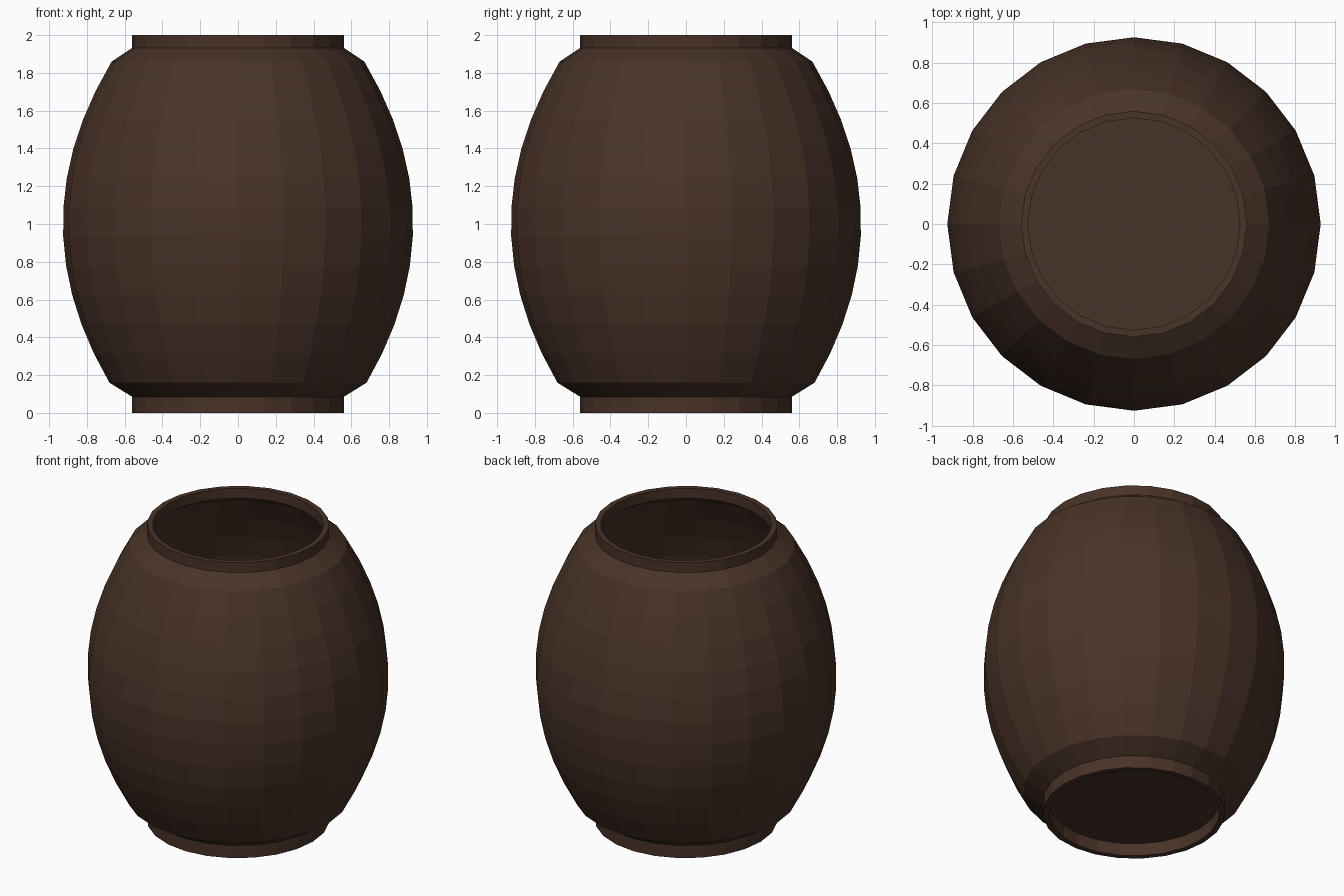
import bpy, bmesh, math

if "Cube" in bpy.data.objects:
    bpy.data.objects.remove(bpy.data.objects["Cube"])

SIDES = 24
WALL = 0.035

brown = bpy.data.materials.new("dark_brown")
brown.diffuse_color = (0.066, 0.033, 0.021, 1)
brown.use_nodes = True
brown.node_tree.nodes["Principled BSDF"].inputs["Base Color"].default_value = brown.diffuse_color


def lathe(name, profile, closed=True):
    """Spin an (r, z) outline around z; r = 0 becomes a single pole vertex."""
    bm = bmesh.new()
    rings = []
    for r, z in profile:
        if r == 0:
            rings.append([bm.verts.new((0, 0, z))] * SIDES)
        else:
            rings.append([bm.verts.new((r * math.cos(2 * math.pi * i / SIDES),
                                        r * math.sin(2 * math.pi * i / SIDES), z))
                          for i in range(SIDES)])
    n = len(rings)
    for k in range(n if closed else n - 1):
        a, b = rings[k], rings[(k + 1) % n]
        for i in range(SIDES):
            j = (i + 1) % SIDES
            corners = list(dict.fromkeys((a[i], a[j], b[j], b[i])))
            if len(corners) > 2:
                bm.faces.new(corners)
    bmesh.ops.recalc_face_normals(bm, faces=bm.faces)
    mesh = bpy.data.meshes.new(name)
    bm.to_mesh(mesh)
    bm.free()
    mesh.materials.append(brown)
    obj = bpy.data.objects.new(name, mesh)
    bpy.context.collection.objects.link(obj)
    return obj


# Bulging staves: parabola in 11 bands between the shoulders
heights = [0.16 + 1.7 * i / 11 for i in range(12)]
bulge = [(0.927 - 0.349 * (z - 1) ** 2, z) for z in heights]

# Outer shell from the bottom centre up, then inner wall back down to the floor
outer = [(0, 0.085), (0.525, 0.085), (0.525, 0), (0.56, 0), (0.56, 0.085)] + bulge + [(0.56, 1.933)]
rim = [(0.56, 2.0), (0.525, 2.0), (0.525, 1.933)]
inner = [(r - WALL, z) for r, z in reversed(bulge)] + [(0.56, 0.115), (0, 0.115)]
lathe("barrel_shell", outer + rim + inner, closed=False)
